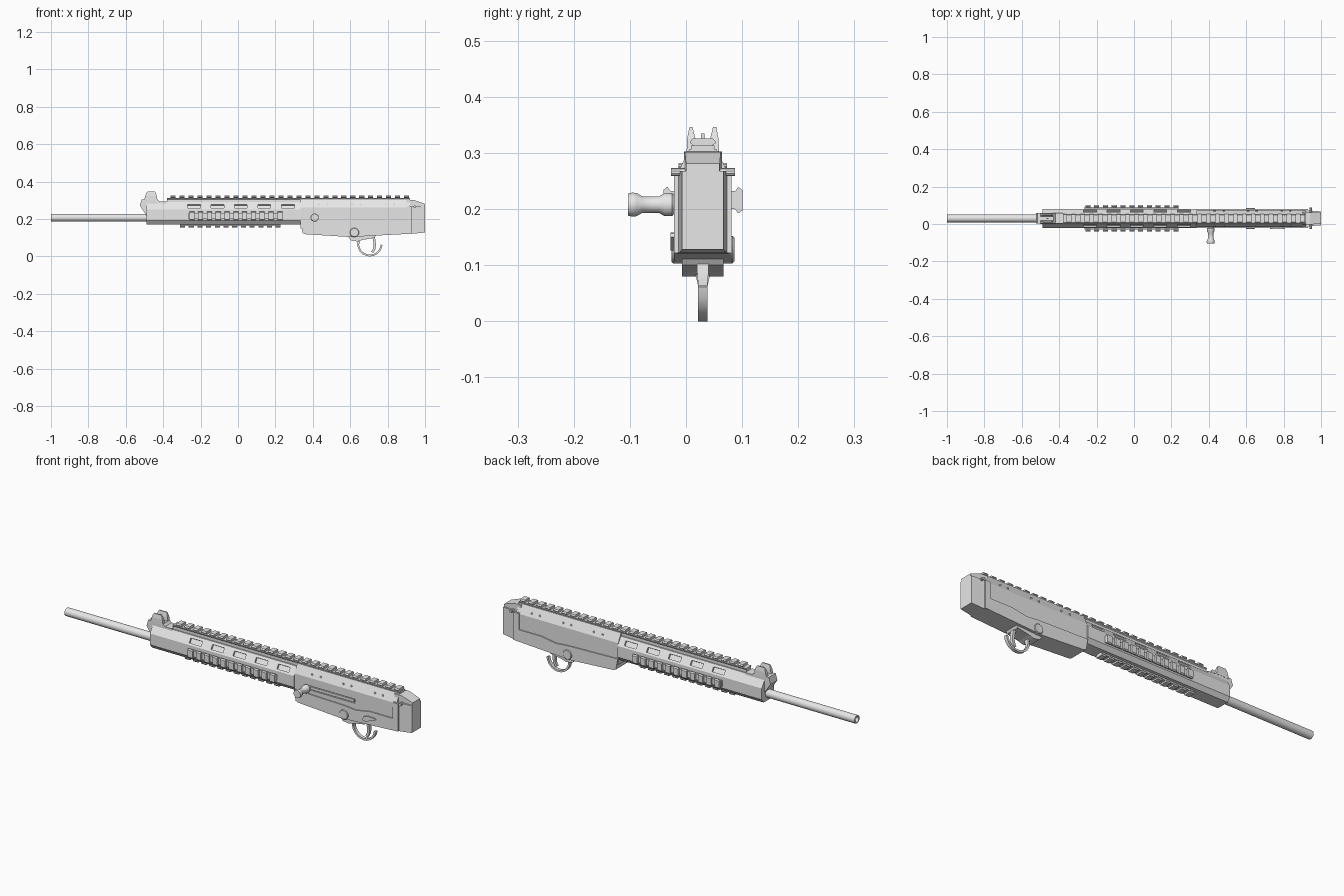
import bpy, bmesh, math
from mathutils import Vector, Matrix

if "Cube" in bpy.data.objects:
    bpy.data.objects.remove(bpy.data.objects["Cube"])

CY = 0.03          # centre plane of the body in y
grey = bpy.data.materials.new("light grey")
grey.diffuse_color = (0.8, 0.8, 0.8, 1)
grey.use_nodes = True
grey.node_tree.nodes["Principled BSDF"].inputs["Base Color"].default_value = grey.diffuse_color


def finish(name, bm, smooth=False):
    bmesh.ops.recalc_face_normals(bm, faces=bm.faces[:])
    me = bpy.data.meshes.new(name)
    bm.to_mesh(me)
    bm.free()
    me.materials.append(grey)
    ob = bpy.data.objects.new(name, me)
    bpy.context.collection.objects.link(ob)
    if smooth:
        bpy.ops.object.select_all(action='DESELECT')
        ob.select_set(True)
        bpy.context.view_layer.objects.active = ob
        bpy.ops.object.shade_smooth_by_angle(angle=math.radians(35))
    return ob


def bridge(bm, rings):
    """Closed solid through a list of equally long point rings."""
    vs = [[bm.verts.new(p) for p in r] for r in rings]
    n = len(vs[0])
    for a, b in zip(vs, vs[1:]):
        for i in range(n):
            bm.faces.new((a[i], a[(i + 1) % n], b[(i + 1) % n], b[i]))
    bm.faces.new(vs[0])
    bm.faces.new(vs[-1])


def section_x(name, half, x0, x1):
    """Mirrored (half width, z) cross-section run along x."""
    loop = [(CY + w, z) for w, z in half] + [(CY - w, z) for w, z in reversed(half)]
    bm = bmesh.new()
    bridge(bm, [[(x, y, z) for y, z in loop] for x in (x0, x1)])
    return finish(name, bm)


def profile_y(name, pts, y0, y1):
    bm = bmesh.new()
    bridge(bm, [[(x, y, z) for x, z in pts] for y in (y0, y1)])
    return finish(name, bm)


def lathe(name, stations, origin, axis, sides=16):
    """Turned part: (distance, radius) stations along 'x' or 'y'."""
    bm = bmesh.new()
    rings = []
    for d, r in stations:
        ring = []
        for i in range(sides):
            a = 2 * math.pi * (i + .5) / sides
            u, v = r * math.cos(a), r * math.sin(a)
            ring.append(Vector(origin) + Vector((d, u, v) if axis == 'x' else (u, d, v)))
        rings.append(ring)
    bridge(bm, rings)
    return finish(name, bm, True)


def box(name, x0, x1, y0, y1, z0, z1):
    return profile_y(name, [(x0, z0), (x1, z0), (x1, z1), (x0, z1)], y0, y1)


def cut(target, cutter):
    m = target.modifiers.new("cut", 'BOOLEAN')
    m.operation, m.solver, m.object = 'DIFFERENCE', 'EXACT', cutter
    cutter.hide_render = True
    cutter.hide_viewport = True


def rail_teeth(name, half, start, count, turn, off, pitch=0.048, length=0.027):
    """Row of rail teeth; half is (half width, height), turned about x."""
    loop = half + [(-w, h) for w, h in reversed(half)]
    rot = Matrix.Rotation(math.radians(turn), 3, 'X')
    bm = bmesh.new()
    for k in range(count):
        x = start + k * pitch
        bridge(bm, [[rot @ Vector((xx, w, h)) + Vector(off) for w, h in loop]
                    for xx in (x, x + length)])
    return finish(name, bm)


def strap(name, pts, thick):
    """Bent strip through (x, z, half width) points."""
    rings = []
    for i, (x, z, w) in enumerate(pts):
        a, b = pts[max(i - 1, 0)], pts[min(i + 1, len(pts) - 1)]
        t = Vector((b[0] - a[0], b[1] - a[1])).normalized() * thick / 2
        nx, nz = -t.y, t.x
        rings.append([(x + nx, CY - w, z + nz), (x + nx, CY + w, z + nz),
                      (x - nx, CY + w, z - nz), (x - nx, CY - w, z - nz)])
    bm = bmesh.new()
    bridge(bm, rings)
    return finish(name, bm, True)


# Barrel with hollow muzzle
lathe("barrel", [(-.48, .021), (-1, .021), (-1, .014), (-.9, .014)], (0, CY, .207), 'x', 20)

# Handguard with slots through the upper slopes
guard = section_x("handguard", [(.034, .171), (.051, .192), (.051, .25), (.024, .29)], -.49, .335)
bm = bmesh.new()
for x in (-.235, -.11, .015, .14, .267):
    for s in (-1, 1):
        m = (Matrix.Translation((x, CY + s * .041, .27))
             @ Matrix.Rotation(-s * math.radians(56), 4, 'X') @ Matrix.Diagonal((.068, .024, .026, 1)))
        bmesh.ops.create_cube(bm, size=1, matrix=m)
cut(guard, finish("handguard_slot_cutter", bm))

# Rails: top, bottom and both sides
tooth = [(.014, -.002), (.016, .008), (.023, .013), (.023, .015), (.018, .021)]
section_x("top_rail_base", [(.018, .28), (.018, .305), (.021, .309), (.021, .313)], -.38, .92)
rail_teeth("top_rail_teeth", tooth, -.36, 27, 0, (0, CY, .305))
section_x("bottom_rail_base", [(.018, .162), (.018, .175)], -.31, .225)
rail_teeth("bottom_rail_teeth", tooth, -.31, 12, 180, (0, CY, .175), .0465)
for s, side in ((-1, "front"), (1, "back")):
    ys = sorted((CY + s * .045, CY + s * .06))
    box(side + "_rail_base", -.265, .235, *ys, .2, .232)
    rail_teeth(side + "_rail_teeth", tooth, -.26, 11, -90 * s, (0, CY + s * .0495, .216), .047)

# Upper receiver with handle track cut in the front side
upper = section_x("upper_receiver", [(.045, .15), (.046, .262), (.024, .307)], .335, .92)
cut(upper, box("handle_track_cutter", .40, .68, CY - .06, CY - .039, .199, .221))
box("bolt_bar", .40, .675, CY - .045, CY - .03, .203, .217)

# Lower receiver: belly plus a rear upright framing the sunken side panel
lower = [(.335, .182), (.345, .125), (.36, .119), (.60, .104), (.84, .117), (.93, .122),
         (.93, .265), (.9, .265), (.9, .182), (.77, .182), (.69, .168), (.62, .174)]
profile_y("lower_receiver", lower, CY - .051, CY + .051)

# Rear end cap, narrowing to the back
bm = bmesh.new()
bridge(bm, [[(x, CY + s * w, z) for s, z in ((-1, b), (1, b), (1, t), (-1, t))]
            for x, w, b, t in ((.90, .046, .12, .268), (.94, .042, .122, .268), (1, .037, .128, .268))])
finish("end_cap", bm)
bm = bmesh.new()
bridge(bm, [[(x, CY + s * w, z) for s, z in ((-1, .26), (1, .26), (1, t), (-1, t))]
            for x, w, t in ((.90, .034, .303), (.94, .032, .302), (1, .03, .281))])
finish("end_cap_top", bm)
lathe("rear_pin", [(-.057, .007), (.057, .007)], (.945, CY, .266), 'y', 10)

# Small pins on the receiver slopes
for i, x in enumerate((.43, .48, .61, .655, .79, .835)):
    lathe("slope_pin_%d" % i, [(-.043, .005), (.043, .005)], (x, CY, .278), 'y', 8)

# Front sight: base block and two tapered ears
profile_y("sight_base", [(-.525, .272), (-.515, .305), (-.43, .305), (-.42, .295), (-.38, .295),
                         (-.38, .265), (-.485, .21), (-.495, .228)], CY - .028, CY + .028)
for s, side in ((-1, "front"), (1, "back")):
    bm = bmesh.new()
    bridge(bm, [[(x, CY + s * y, z) for x, y in ((a, i), (b, i), (b, o), (a, o))]
                for z, a, b, i, o in ((.298, -.503, -.43, .010, .029), (.325, -.495, -.435, .013, .028),
                                      (.341, -.49, -.44, .017, .025), (.346, -.485, -.445, .018, .024))])
    finish(side + "_sight_ear", bm)
box("sight_post", -.468, -.458, CY - .003, CY + .003, .30, .335)

# Charging handle
lathe("charging_handle", [(-.103, .02), (-.096, .022), (-.088, .021), (-.078, .015), (-.048, .015),
                          (-.038, .021), (-.025, .021), (-.018, .015), (-.005, .015)],
      (.41, 0, .208), 'y', 16)

# Selector: round pivot boss through both sides and a small lever
lathe("pivot_boss", [(-.056, .022), (-.053, .025), (.053, .025), (.056, .022)], (.622, CY, .128), 'y', 16)
profile_y("selector_lever", [(.728, .132), (.75, .126), (.775, .138), (.805, .15), (.80, .157),
                             (.765, .158), (.738, .15)], CY - .058, CY - .049)

# Trigger mount, guard and trigger
profile_y("trigger_mount", [(.585, .11), (.605, .085), (.64, .08), (.665, .088), (.73, .1), (.74, .115)],
          CY - .037, CY + .037)
arc = [(.705 + .063 * math.cos(a), .068 + .063 * math.sin(a), .0085)
       for a in [math.radians(185 + i * 17) for i in range(11)]]
strap("trigger_guard", [(.648, .1, .013), (.646, .08, .012)] + arc, .010)
strap("trigger", [(.722, .112, .011), (.729, .085, .010), (.731, .06, .008), (.728, .04, .007),
                  (.718, .022, .006)], .013)
